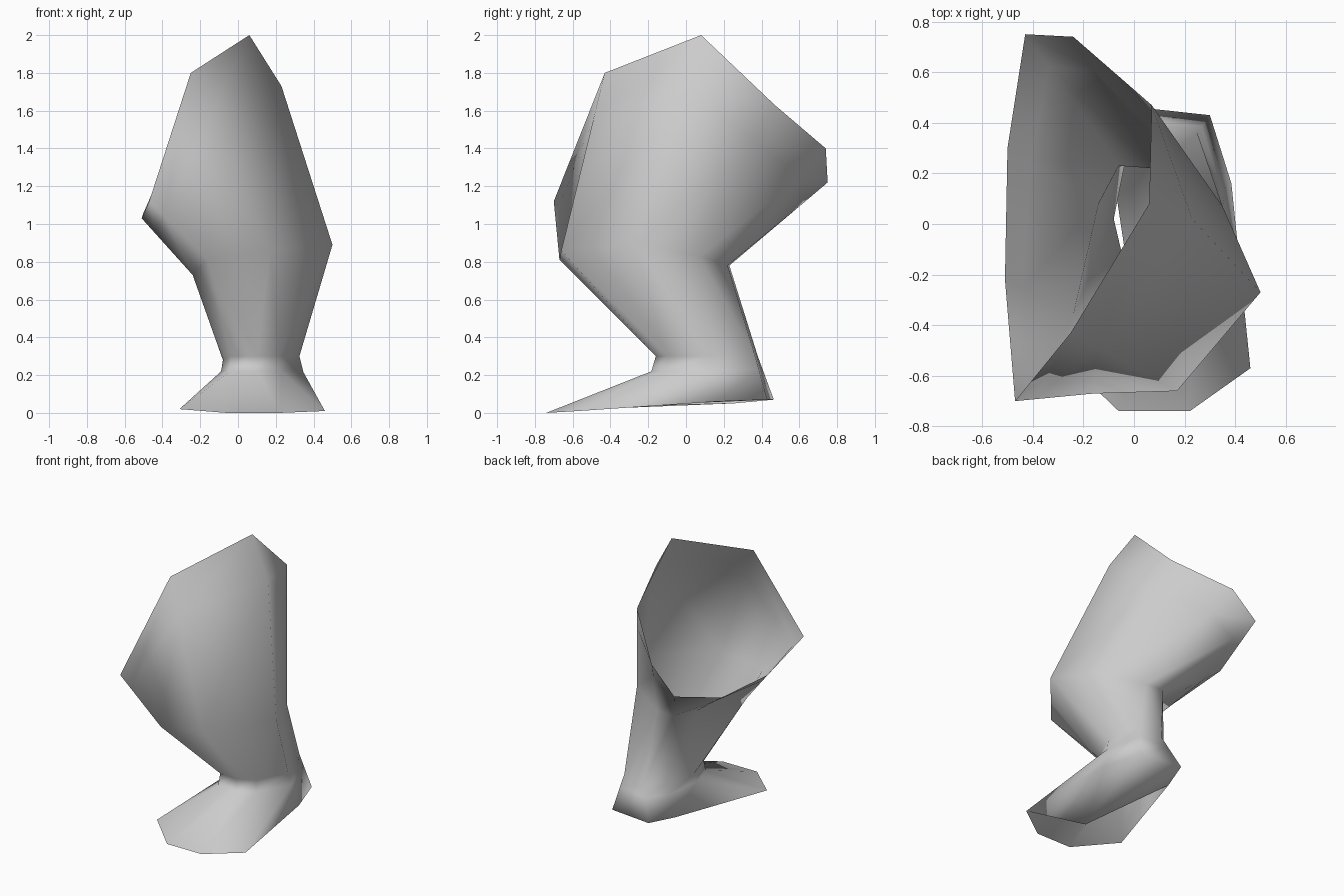
import bpy
import bmesh
from mathutils import Vector

default_cube = bpy.data.objects.get("Cube")
if default_cube:
    bpy.data.objects.remove(default_cube, do_unlink=True)


def make_material(name, colour):
    material = bpy.data.materials.new(name)
    material.use_nodes = True
    material.diffuse_color = colour
    shader = material.node_tree.nodes["Principled BSDF"]
    shader.inputs["Base Color"].default_value = colour
    return material


def make_ring(*points):
    return [Vector(point) for point in points]


def blend(first_ring, second_ring, amount):
    return [a.lerp(b, amount) for a, b in zip(first_ring, second_ring)]


def loft(name, rings, arch, material):
    """Bridge matching rings into a skin and close the heel half of the last."""
    bm = bmesh.new()
    loops = [[bm.verts.new(point) for point in ring] for ring in rings]
    count = len(loops[0])
    for upper, lower in zip(loops, loops[1:]):
        for i in range(count):
            j = (i + 1) % count
            bm.faces.new((upper[i], upper[j], lower[j], lower[i]))
    # Underside of the heel, a fan around the arch point; the toes stay hollow
    centre = bm.verts.new(arch)
    heel = loops[-1][5:] + loops[-1][:2]
    for a, b in zip(heel, heel[1:]):
        bm.faces.new((a, b, centre))
    bmesh.ops.recalc_face_normals(bm, faces=bm.faces)
    mesh = bpy.data.meshes.new(name)
    bm.to_mesh(mesh)
    bm.free()
    mesh.materials.append(material)
    obj = bpy.data.objects.new(name, mesh)
    bpy.context.collection.objects.link(obj)
    return obj


# Every ring runs outer side, front, inner side, back

# Slanted open rim at the hip
hip = make_ring(
    (.06, .08, 2), (-.25, -.43, 1.8), (-.47, -.7, 1.12), (-.51, -.22, 1.03),
    (-.5, .3, 1.06), (-.43, .75, 1.22), (-.24, .74, 1.4), (.07, .47, 1.63))

# Bent knee
knee = make_ring(
    (.5, -.27, .89), (.17, -.66, .86), (-.16, -.67, .81), (-.24, -.36, .73),
    (-.14, .08, .78), (-.06, .23, .78), (.08, .22, .78), (.35, .07, .83))

# Narrow ankle
ankle = make_ring(
    (.325, .12, .3), (.22, -.1, .3), (.1, -.16, .3), (-.04, -.15, .3),
    (-.08, .02, .28), (-.03, .27, .3), (.08, .38, .3), (.25, .36, .32))

# Flared sole, with the toes in front and a raised heel
sole = make_ring(
    (.385, .16, .06), (.46, -.57, .01), (.22, -.74, 0), (-.06, -.74, 0),
    (-.31, -.5, .02), (-.09, .25, .05), (-.02, .465, .07), (.3, .43, .07))

# Thigh bulge on the outer side, just below the rim
thigh = blend(hip, knee, .25)
thigh[0] = Vector((.23, .02, 1.73))

# Instep: a crease at the front, a straight slope at the heel
instep = blend(ankle, sole, .35)
for i in range(1, 5):
    instep[i] = ankle[i].lerp(sole[i], .04)
    instep[i].z = .22

skin = make_material("plain grey", (.6, .6, .6, 1))
arch_point = Vector((.02, -.48, .03))
leg = loft("leg", [hip, thigh, knee, ankle, instep, sole], arch_point, skin)

# Soft shading all over
bpy.ops.object.select_all(action="DESELECT")
leg.select_set(True)
bpy.context.view_layer.objects.active = leg
bpy.ops.object.shade_smooth()
